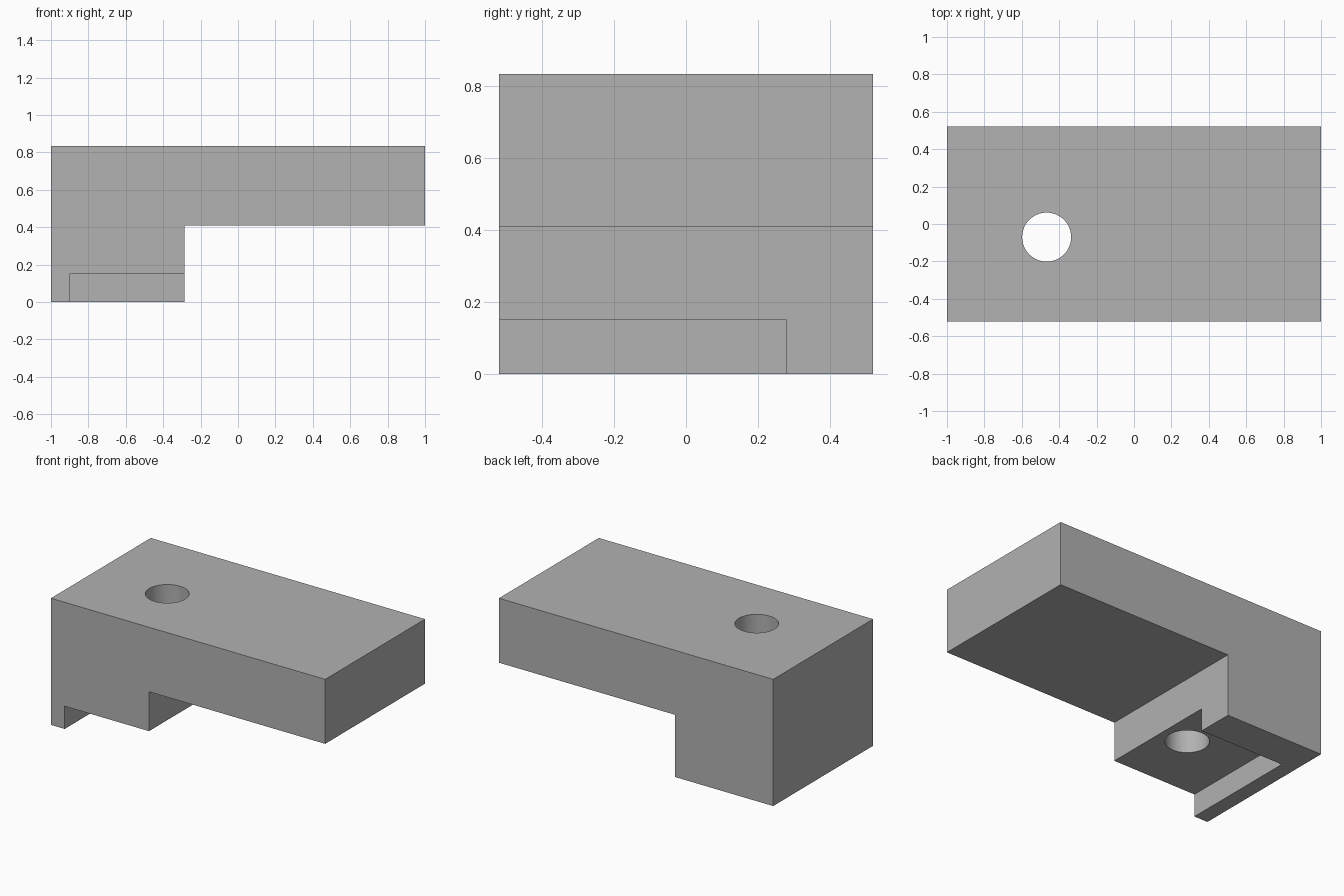
import bpy
import bmesh
import math

default_cube = bpy.data.objects.get("Cube")
if default_cube:
    bpy.data.objects.remove(default_cube, do_unlink=True)

# Overall sizes
HALF_X, HALF_Y, TOP = 1.0, 0.52, 0.835
STEP_X, STEP_Z = -0.285, 0.41
POCKET_X, POCKET_Y, POCKET_Z = -0.9, 0.28, 0.15
HOLE_X, HOLE_Y, HOLE_R = -0.467, -0.07, 0.131
MARGIN = 0.1

grey = bpy.data.materials.new("plain grey")
grey.use_nodes = True
colour = (0.445, 0.445, 0.445, 1)
grey.diffuse_color = colour
grey.node_tree.nodes["Principled BSDF"].inputs["Base Color"].default_value = colour


def extrude_profile(name, points, direction):
    """Closed flat profile swept along a direction into a solid."""
    bm = bmesh.new()
    face = bm.faces.new([bm.verts.new(p) for p in points])
    swept = bmesh.ops.extrude_face_region(bm, geom=[face])
    verts = [v for v in swept["geom"] if isinstance(v, bmesh.types.BMVert)]
    bmesh.ops.translate(bm, verts=verts, vec=direction)
    bmesh.ops.recalc_face_normals(bm, faces=bm.faces)
    mesh = bpy.data.meshes.new(name)
    bm.to_mesh(mesh)
    bm.free()
    mesh.materials.append(grey)
    obj = bpy.data.objects.new(name, mesh)
    bpy.context.collection.objects.link(obj)
    return obj


# L-shaped block: long arm with a deep foot at one end
outline = [(-HALF_X, 0), (STEP_X, 0), (STEP_X, STEP_Z),
           (HALF_X, STEP_Z), (HALF_X, TOP), (-HALF_X, TOP)]
block = extrude_profile("stepped_block", [(x, -HALF_Y, z) for x, z in outline],
                        (0, 2 * HALF_Y, 0))

# Pocket under the foot, open to the front and the step side
pocket = extrude_profile(
    "pocket_cutter",
    [(x, y, -MARGIN) for x, y in [(POCKET_X, -HALF_Y - MARGIN), (STEP_X + MARGIN, -HALF_Y - MARGIN),
                                  (STEP_X + MARGIN, POCKET_Y), (POCKET_X, POCKET_Y)]],
    (0, 0, POCKET_Z + MARGIN))

# Round hole straight through the foot
SIDES = 64
angles = [math.tau * i / SIDES for i in range(SIDES)]
hole = extrude_profile(
    "hole_cutter",
    [(HOLE_X + HOLE_R * math.cos(a), HOLE_Y + HOLE_R * math.sin(a), -MARGIN) for a in angles],
    (0, 0, TOP + 2 * MARGIN))

# Cut and apply, then drop the cutters
bpy.context.view_layer.objects.active = block
for cutter in (pocket, hole):
    cut = block.modifiers.new(cutter.name, 'BOOLEAN')
    cut.operation = 'DIFFERENCE'
    cut.solver = 'EXACT'
    cut.object = cutter
    bpy.ops.object.modifier_apply(modifier=cut.name)
    bpy.data.objects.remove(cutter, do_unlink=True)

# Smooth hole wall, crisp edges
bpy.ops.object.select_all(action='DESELECT')
block.select_set(True)
bpy.ops.object.shade_smooth_by_angle(angle=math.radians(30))
